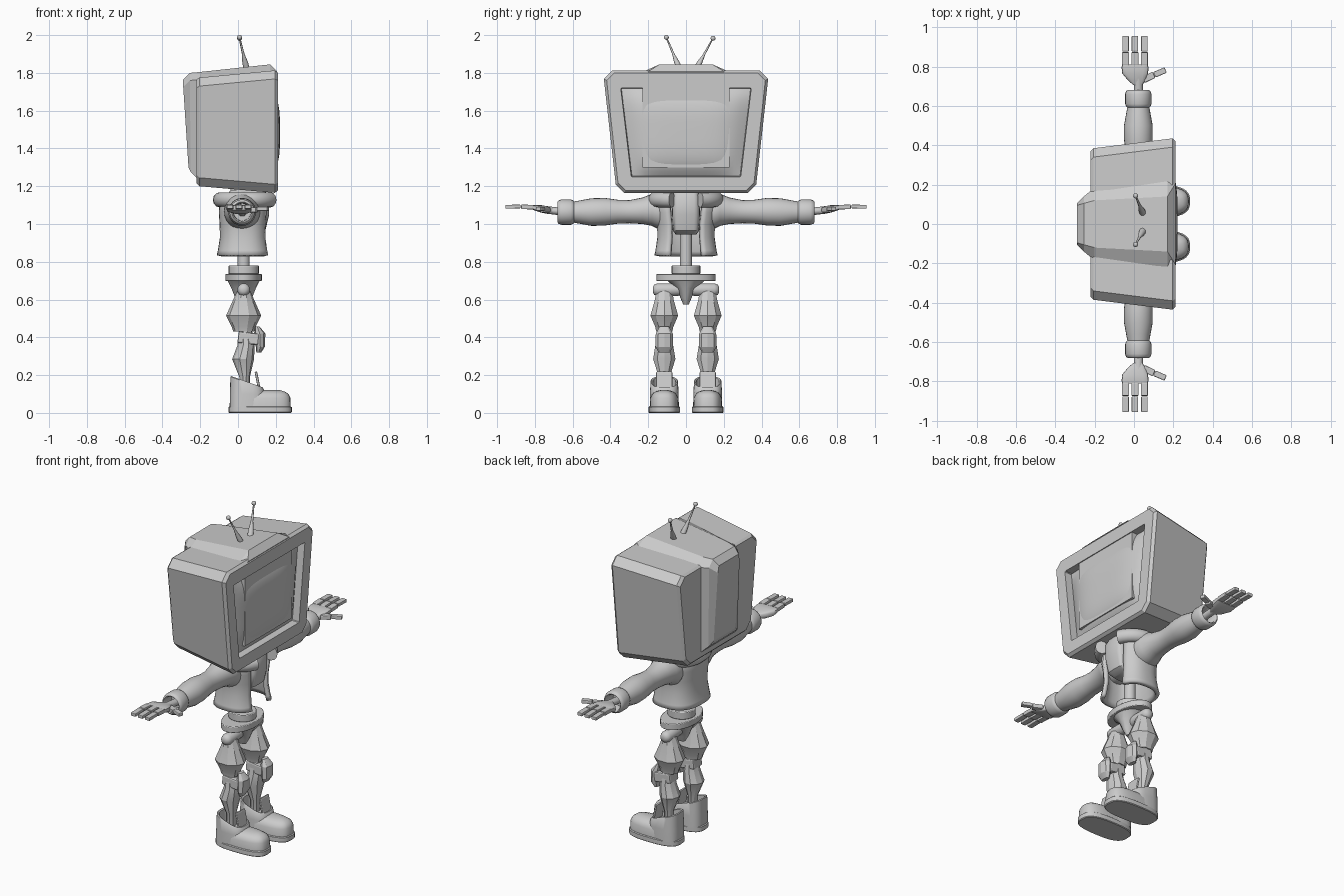
import bpy, bmesh
from math import sin, cos, pi
from mathutils import Vector, Matrix

cube = bpy.data.objects.get("Cube")
if cube:
    bpy.data.objects.remove(cube)

grey = bpy.data.materials.new("plain_grey")
grey.use_nodes = True
grey.diffuse_color = (0.6, 0.6, 0.6, 1)
grey.node_tree.nodes["Principled BSDF"].inputs["Base Color"].default_value = (0.6, 0.6, 0.6, 1)


def finish(name, bm, smooth=None, mirror=False, bevel=0, thick=0):
    """Turn a bmesh into an object; smooth is an angle in radians."""
    bmesh.ops.recalc_face_normals(bm, faces=bm.faces[:])
    mesh = bpy.data.meshes.new(name)
    bm.to_mesh(mesh)
    bm.free()
    mesh.materials.append(grey)
    ob = bpy.data.objects.new(name, mesh)
    bpy.context.collection.objects.link(ob)
    if smooth:
        bpy.ops.object.select_all(action='DESELECT')
        ob.select_set(True)
        bpy.context.view_layer.objects.active = ob
        bpy.ops.object.shade_smooth_by_angle(angle=smooth)
    if thick:
        mod = ob.modifiers.new("thickness", 'SOLIDIFY')
        mod.thickness = thick
        mod.offset = -1
    if bevel:
        mod = ob.modifiers.new("bevel", 'BEVEL')
        mod.width = bevel
        mod.segments = 2
    if mirror:
        mod = ob.modifiers.new("mirror", 'MIRROR')
        mod.use_axis = (False, True, False)
    return ob


def loft(name, rings, caps=(True, True), closed=True, **opts):
    """Skin a list of point rings."""
    bm = bmesh.new()
    rows = [[bm.verts.new(p) for p in ring] for ring in rings]
    n = len(rows[0])
    for a, b in zip(rows, rows[1:]):
        for i in range(n if closed else n - 1):
            j = (i + 1) % n
            bm.faces.new((a[i], a[j], b[j], b[i]))
    if caps[0]:
        bm.faces.new(rows[0])
    if caps[1]:
        bm.faces.new(rows[-1])
    return finish(name, bm, **opts)


def oval(centre, ru, rv, axis='z', n=24, start=0.0, power=1.0):
    """Oval ring across an axis; start leaves a gap around +x."""
    pts = []
    for i in range(n):
        a = start + (2 * pi - 2 * start) * i / (n - 1 if start else n)
        c, s = cos(a), sin(a)
        u = ru * abs(c) ** power * (1 if c > 0 else -1)
        v = rv * abs(s) ** power * (1 if s > 0 else -1)
        off = {'z': (u, v, 0), 'y': (u, 0, v), 'x': (0, u, v)}[axis]
        pts.append(Vector(centre) + Vector(off))
    return pts


def upright(name, stations, cy=0.0, n=24, **opts):
    """Vertical form from (z, centre x, half x, half y)."""
    return loft(name, [oval((cx, cy, z), rx, ry, n=n) for z, cx, rx, ry in stations], **opts)


def boxes(name, items, **opts):
    """Boxes from (centre, size, turn axis, angle)."""
    bm = bmesh.new()
    for centre, size, axis, angle in items:
        m = Matrix.Translation(centre) @ Matrix.Rotation(angle, 4, axis) @ Matrix.Diagonal((*size, 1))
        bmesh.ops.create_cube(bm, size=1, matrix=m)
    return finish(name, bm, **opts)


# Television casing with chamfered corners and a sunken screen frame
def casing(x, yt, yb, zt, zb, c):
    half = [(yb - c, zb), (yb, zb + c), (yt, zt - c), (yt - c, zt)]
    return [(x, y, z) for y, z in half] + [(x, -y, z) for y, z in reversed(half)]


loft("television_casing", [
    casing(-.22, .37, .315, 1.765, 1.215, .045), casing(-.205, .385, .325, 1.775, 1.2, .045),
    casing(.195, .435, .372, 1.813, 1.165, .045), casing(.212, .42, .36, 1.8, 1.178, .04),
    casing(.212, .345, .29, 1.72, 1.25, .004), casing(.15, .34, .285, 1.715, 1.255, .004)])

# Bulging picture tube
bm = bmesh.new()
bmesh.ops.create_grid(bm, x_segments=16, y_segments=16, size=1)
for v in bm.verts:
    u, w = v.co.x, v.co.y
    v.co = (.168 + .054 * (1 - u ** 4) * (1 - w ** 4), u * (.315 + .027 * w), 1.485 + .235 * w)
finish("screen", bm, smooth=.6)


# Raised housing over the top and back
def hump(xt, xb, t, w, zt, zb):
    half = [(xb, w, zb), (xt, w, zt - .04), (xt, t, zt)]
    return half + [(x, -y, z) for x, y, z in reversed(half)]


loft("rear_housing", [
    hump(-.29, -.262, .095, .105, 1.765, 1.3), hump(-.255, -.25, .105, .14, 1.8, 1.275),
    hump(-.2, -.2, .12, .185, 1.805, 1.225), hump(.17, .17, .14, .23, 1.845, 1.3),
    hump(.207, .207, .2, .23, 1.808, 1.3)])

# Aerials
for name, by, tip in (("aerial_back", .055, (.008, .143, 1.983)), ("aerial_front", -.035, (.008, -.104, 1.988))):
    base = Vector((.045, by, 1.825))
    loft(name + "_rod", [oval(base.lerp(Vector(tip), t), r, r, n=12)
                         for t, r in ((0, .017), (.2, .015), (.45, .007), (1, .004))], smooth=.7)
    bm = bmesh.new()
    bmesh.ops.create_uvsphere(bm, u_segments=16, v_segments=10, radius=.013, matrix=Matrix.Translation(tip))
    finish(name + "_tip", bm, smooth=1)

# Open jacket
gap = .47
loft("jacket", [oval((.03, 0, z), rx, ry, n=32, start=gap, power=.8) for z, rx, ry in (
    (.835, .143, .168), (.86, .137, .162), (.93, .126, .152), (1.0, .128, .153), (1.06, .132, .165),
    (1.11, .13, .17), (1.145, .115, .15), (1.165, .09, .12))],
    caps=(False, False), closed=False, smooth=.8, thick=.025)

# Puffy collar swept around the neck
rings = []
for i in range(33):
    a = gap + (2 * pi - 2 * gap) * i / 32
    rings.append([(.045 + (.142 + .036 * cos(b)) * cos(a), (.165 + .036 * cos(b)) * sin(a), 1.128 + .04 * sin(b))
                  for b in [2 * pi * k / 12 for k in range(12)]])
loft("collar", rings, smooth=.9)

# Chest and spine
loft("chest", [oval((.05, 0, z), rx, ry, power=.4) for z, rx, ry in (
    (.945, .06, .055), (.965, .095, .07), (1.05, .115, .075), (1.14, .115, .073), (1.18, .09, .068))], smooth=.8)
upright("spine", [(.74, .03, .032, .032), (1.0, .03, .032, .032)], smooth=.7)
upright("neck", [(1.1, .03, .07, .07), (1.21, .03, .07, .07)], smooth=.7)

# Pelvis
upright("waist_disc", [(.735, .03, .08, .076), (.78, .03, .08, .076)], smooth=.7, bevel=.004)
upright("hip_disc", [(.698, .03, .096, .156), (.736, .03, .096, .156)], n=32, smooth=.7, bevel=.004)
upright("pelvis", [(.575, .03, .025, .015), (.61, .03, .045, .03), (.66, .03, .065, .05), (.7, .03, .085, .1)],
        n=16, smooth=.7)

# Legs
LEG = .115
loft("hip_joints", [oval((.03, y, .652), r, r, 'y', 16) for y, r in (
    (.02, .03), (.06, .034), (.15, .034), (.168, .027), (.176, .012))], smooth=.9, mirror=True)
upright("thighs", [(.43, .03, .055, .045), (.455, .03, .063, .05), (.515, .03, .093, .077),
                   (.6, .03, .055, .052), (.645, .03, .035, .045)], LEG, n=10, smooth=.45, mirror=True)
boxes("knee_joints", [((.055, LEG, .395), (.11, .085, .06), 'Y', .12)], bevel=.008, mirror=True)
upright("knee_pads", [(.32, .11, .013, .03), (.35, .118, .024, .047), (.42, .115, .03, .045),
                      (.457, .102, .012, .025)], LEG, n=8, smooth=.4, mirror=True)
upright("calves", [(.05, .035, .028, .03), (.19, .035, .028, .03), (.285, .027, .058, .062),
                   (.355, .042, .046, .05), (.43, .04, .035, .04)], LEG, n=10, smooth=.45, mirror=True)


# Shoes: sole, low toe and a tall sloping heel cuff
def shoe_ring(z, s, x0=-.05, x1=.285, half=.083, drop=0.0):
    cx, hx = (x0 + x1) / 2, (x1 - x0) / 2
    pts = oval((cx, LEG, z), hx - s, half - s, n=32, power=.7)
    for p in pts:
        p.z -= drop * (p.x - x0) / (x1 - x0)
    return pts


loft("shoe_soles", [shoe_ring(0, .004), shoe_ring(.004, 0), shoe_ring(.03, 0), shoe_ring(.034, .005)],
     smooth=.6, mirror=True)
loft("shoe_toes", [shoe_ring(.03, .006), shoe_ring(.075, .008, drop=-.005), shoe_ring(.1, .018),
                   shoe_ring(.115, .035, drop=.004), shoe_ring(.12, .06)], smooth=.8, mirror=True)
loft("shoe_cuffs", [shoe_ring(.03, .006, x1=.15), shoe_ring(.1, .007, x1=.15), shoe_ring(.195, .01, x1=.145, drop=.07),
                    shoe_ring(.2, .015, x1=.145, drop=.07), shoe_ring(.197, .022, x1=.145, drop=.07),
                    shoe_ring(.1, .026, x1=.145)], caps=(True, True), smooth=.8, mirror=True)
boxes("shoe_tongues", [((.105, LEG, .165), (.014, .085, .11), 'Y', -.2)], bevel=.006, mirror=True)

# Sleeves with hollow cuffs
ARM = (.022, 1.065)
loft("sleeves", [oval((ARM[0], y, z), r, r, 'y') for y, z, r in (
    (.09, 1.06, .08), (.14, 1.065, .095), (.18, 1.075, .085), (.23, 1.07, .07), (.3, 1.065, .061), (.36, 1.065, .063),
    (.43, 1.065, .073), (.5, 1.063, .073), (.56, 1.063, .062), (.592, 1.063, .056), (.597, 1.063, .062),
    (.61, 1.063, .067), (.66, 1.063, .067), (.675, 1.063, .062), (.68, 1.063, .054), (.672, 1.063, .047),
    (.61, 1.063, .045))], smooth=.9, mirror=True)

# Hands
loft("wrists", [oval((.022, y, z), .023, .02, 'y', 12) for y, z in ((.6, 1.06), (.7, 1.07), (.74, 1.075))],
     smooth=.7, mirror=True)
loft("palms", [oval((x, y, z), w, t, 'y', 16, power=.5) for y, x, z, w, t in (
    (.705, .02, 1.07, .022, .016), (.73, .014, 1.073, .045, .02), (.765, .006, 1.08, .066, .02),
    (.795, .005, 1.085, .068, .016), (.81, .005, 1.087, .066, .012))], smooth=.7, mirror=True)
fingers = []
for x in (-.043, .005, .053):
    fingers += [((x, .84, 1.09), (.036, .065, .024), 'X', .04), ((x, .916, 1.092), (.033, .08, .02), 'X', -.02)]
boxes("fingers", fingers, bevel=.004, mirror=True)
boxes("thumbs", [((.075, .745, 1.075), (.06, .034, .026), 'Z', .45),
                 ((.132, .77, 1.08), (.062, .03, .022), 'Z', .4)], bevel=.005, mirror=True)
